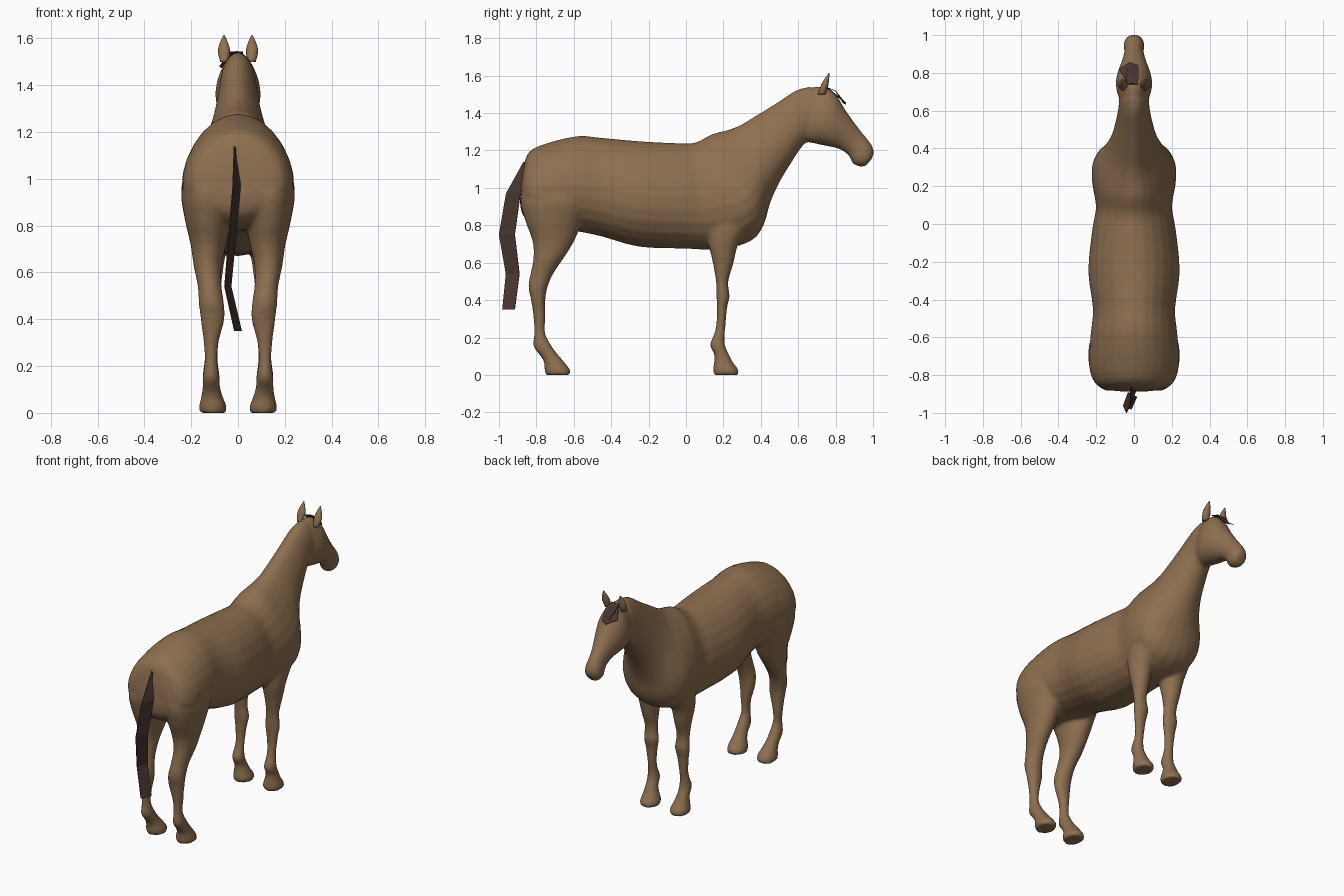
import bpy, bmesh, math
from mathutils import Vector

cube = bpy.data.objects.get("Cube")
if cube:
    bpy.data.objects.remove(cube)


def material(name, color):
    m = bpy.data.materials.new(name)
    m.use_nodes = True
    m.diffuse_color = (*color, 1)
    bsdf = m.node_tree.nodes["Principled BSDF"]
    bsdf.inputs["Base Color"].default_value = (*color, 1)
    bsdf.inputs["Roughness"].default_value = 0.8
    return m


COAT = material("brown coat", (0.27, 0.16, 0.08))
HAIR = material("dark hair", (0.065, 0.037, 0.03))


def finish(name, bm, mat):
    bmesh.ops.recalc_face_normals(bm, faces=bm.faces)
    mesh = bpy.data.meshes.new(name)
    bm.to_mesh(mesh)
    bm.free()
    mesh.materials.append(mat)
    obj = bpy.data.objects.new(name, mesh)
    bpy.context.collection.objects.link(obj)
    return obj


def refine(rows, steps=3):
    """Smooth spline through a list of equal-length rows."""
    rows = [Vector(r) for r in rows]
    out = []
    for i in range(len(rows) - 1):
        a, b = rows[max(i - 1, 0)], rows[i]
        c, d = rows[i + 1], rows[min(i + 2, len(rows) - 1)]
        for s in range(steps):
            t = s / steps
            out.append(b + (c - a) * (t / 2)
                       + (a * 2 - b * 5 + c * 4 - d) * (t * t / 2)
                       + (b * 3 - a - c * 3 + d) * (t ** 3 / 2))
    return out + [rows[-1]]


def skin(bm, rings):
    """Bridge rings of points and cap both ends."""
    loops = [[bm.verts.new(p) for p in ring] for ring in rings]
    n = len(loops[0])
    for a, b in zip(loops, loops[1:]):
        for i in range(n):
            j = (i + 1) % n
            bm.faces.new((a[i], a[j], b[j], b[i]))
    bm.faces.new(loops[0])
    bm.faces.new(loops[-1])


SIDES = 24
ANGLES = [2 * math.pi * i / SIDES for i in range(SIDES)]


def loft_spine(bm, rows):
    """Rows: top y, top z, bottom y, bottom z, half width, narrowing to the top."""
    rings = []
    for ty, tz, by, bz, w, k in refine(rows):
        top, bottom = Vector((0, ty, tz)), Vector((0, by, bz))
        mid, up = (top + bottom) / 2, (top - bottom) / 2
        rings.append([mid + up * math.sin(a)
                      + Vector((w * math.cos(a) * (1 - k * math.sin(a)), 0, 0))
                      for a in ANGLES])
    skin(bm, rings)


def loft_leg(bm, rows, side):
    """Rows: height, back y, front y, inner x, outer x."""
    rings = []
    for z, yb, yf, xi, xo in refine(rows):
        rings.append([Vector((side * ((xi + xo) / 2 + (xo - xi) / 2 * math.cos(a)),
                              (yb + yf) / 2 + (yf - yb) / 2 * math.sin(a), z))
                      for a in ANGLES])
    skin(bm, rings)


# Trunk and neck, rump to poll
TRUNK = [
    (-.875, 1.08, -.888, .93, .10, .1), (-.842, 1.19, -.87, .85, .19, .15),
    (-.74, 1.24, -.78, .79, .235, .15), (-.58, 1.277, -.60, .77, .23, .12),
    (-.45, 1.268, -.45, .74, .217, .1), (-.25, 1.25, -.25, .685, .242, .1),
    (-.05, 1.24, 0, .675, .22, .1), (.05, 1.243, .12, .67, .2, .15),
    (.14, 1.288, .26, .685, .215, .25), (.23, 1.312, .36, .725, .21, .35),
    (.30, 1.342, .415, .8, .18, .4), (.37, 1.385, .45, .92, .14, .35),
    (.44, 1.427, .50, 1.03, .113, .25), (.51, 1.472, .56, 1.13, .096, .2),
    (.59, 1.523, .62, 1.22, .083, .15), (.66, 1.542, .67, 1.27, .078, .1)]

# Head, poll to muzzle
HEAD = [
    (.62, 1.53, .60, 1.27, .06, .1), (.73, 1.542, .64, 1.247, .083, .1),
    (.80, 1.5, .69, 1.237, .097, .05), (.85, 1.42, .76, 1.222, .085, .0),
    (.90, 1.35, .82, 1.208, .064, .0), (.95, 1.285, .87, 1.172, .051, .0),
    (.988, 1.238, .892, 1.13, .055, .0), (1.003, 1.2, .935, 1.112, .048, .0),
    (1.0, 1.165, .965, 1.12, .028, .0)]

HIND_LEG = [
    (1.06, -.83, -.55, .04, .19), (.95, -.885, -.5, .02, .242),
    (.83, -.862, -.55, .03, .228), (.72, -.822, -.595, .05, .203),
    (.63, -.815, -.65, .07, .19), (.54, -.832, -.71, .07, .172),
    (.47, -.843, -.74, .06, .168), (.4, -.828, -.752, .057, .16),
    (.3, -.815, -.752, .083, .147), (.22, -.813, -.752, .088, .142),
    (.15, -.815, -.715, .078, .152), (.11, -.785, -.685, .076, .152),
    (.07, -.76, -.652, .065, .157), (.025, -.757, -.617, .048, .167),
    (0, -.75, -.62, .052, .164)]

FORE_LEG = [
    (.95, .14, .36, .05, .19), (.82, .12, .35, .045, .2),
    (.7, .122, .28, .05, .19), (.6, .143, .255, .065, .172),
    (.5, .16, .226, .073, .157), (.42, .163, .233, .063, .16),
    (.36, .165, .22, .073, .153), (.28, .163, .213, .084, .144),
    (.22, .15, .208, .086, .144), (.16, .128, .208, .078, .152),
    (.11, .15, .23, .076, .152), (.07, .15, .25, .065, .157),
    (.025, .143, .282, .048, .167), (0, .15, .28, .052, .164)]

bm = bmesh.new()
loft_spine(bm, TRUNK)
loft_spine(bm, HEAD)
for side in (1, -1):
    loft_leg(bm, HIND_LEG, side)
    loft_leg(bm, FORE_LEG, side)
body = finish("body", bm, COAT)

# Fuse the lofts into one continuous skin
fuse = body.modifiers.new("fuse", 'REMESH')
fuse.mode = 'VOXEL'
fuse.voxel_size = 0.011
fuse.use_smooth_shade = True
soften = body.modifiers.new("soften", 'SMOOTH')
soften.factor = 0.5
soften.iterations = 5

# Ears
for side, label in ((1, "left"), (-1, "right")):
    bm = bmesh.new()
    rings = []
    for z, y, x, rx, ry in refine([(1.5, .725, .058, .018, .02),
                                   (1.545, .74, .06, .026, .02),
                                   (1.58, .752, .06, .018, .013),
                                   (1.615, .766, .06, .002, .002)]):
        rings.append([Vector((side * (x + rx * math.cos(a)),
                              y + ry * math.sin(a), z)) for a in ANGLES[::2]])
    skin(bm, rings)
    ear = finish(label + "_ear", bm, COAT)
    ear.data.shade_smooth()


def ribbon(name, left, right):
    """Thin strip of hair between two edges."""
    bm = bmesh.new()
    a = [bm.verts.new(p) for p in left]
    b = [bm.verts.new(p) for p in right]
    for i in range(len(a) - 1):
        bm.faces.new((a[i], a[i + 1], b[i + 1], b[i]))
    obj = finish(name, bm, HAIR)
    solid = obj.modifiers.new("thickness", 'SOLIDIFY')
    solid.thickness = 0.004
    solid.offset = 0


# Tail and forelock
ribbon("tail",
       [(-.017, -.868, 1.14), (-.022, -.962, .97), (-.04, -1, .75),
        (-.057, -.963, .54), (-.015, -.982, .35)],
       [(-.01, -.862, 1.13), (.01, -.885, .97), (-.01, -.915, .75),
        (-.03, -.89, .54), (.015, -.915, .35)])
ribbon("forelock",
       [(-.035, .74, 1.543), (-.045, .80, 1.518), (-.02, .855, 1.447)],
       [(.02, .74, 1.543), (.025, .80, 1.518), (.02, .84, 1.455)])
ribbon("forelock_side",
       [(-.035, .745, 1.54), (-.08, .82, 1.48)],
       [(0, .745, 1.545), (-.025, .855, 1.455)])
